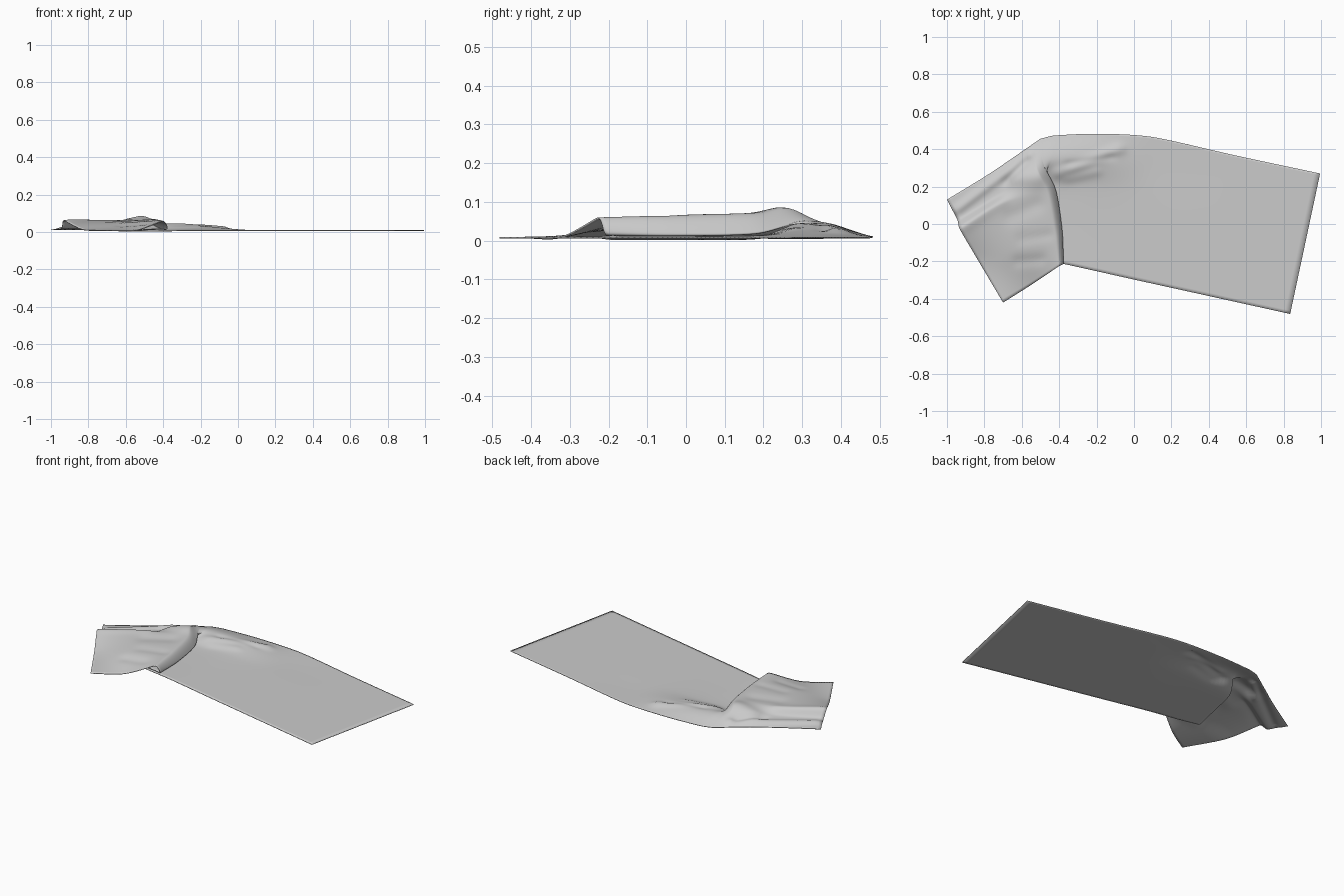
import bpy
import bmesh
from mathutils import Vector

default_cube = bpy.data.objects.get("Cube")
if default_cube:
    bpy.data.objects.remove(default_cube, do_unlink=True)

ROW_FRACTIONS = (0, .33, .6, .8, 1)
STEPS_ALONG, STEPS_ACROSS = 14, 14


def straight(start, end, z=.008):
    """Straight line across the cloth."""
    start, end = Vector((*start, z)), Vector((*end, z))
    return [start.lerp(end, fraction) for fraction in ROW_FRACTIONS]


def bent(*points):
    """Shaped line across the cloth, front edge to back edge."""
    return [Vector(point) for point in points]


def between(first, second, amount):
    return [a.lerp(b, amount) for a, b in zip(first, second)]


def tangent(before, here, after):
    reach = min((here - before).length, (after - here).length)
    return (after - before).normalized() * reach


def smooth_path(points, steps):
    """Hermite curve through the points, without overshoot."""
    last = len(points) - 1
    slopes = [points[1] - points[0]]
    slopes += [tangent(*points[i - 1:i + 2]) for i in range(1, last)]
    slopes.append(points[last] - points[last - 1])
    path = []
    for i in range(last):
        for k in range(steps):
            t = k / steps
            s = 1 - t
            path.append(points[i] * (s * s * (1 + 2 * t)) + slopes[i] * (t * s * s)
                        + points[i + 1] * (t * t * (3 - 2 * t)) - slopes[i + 1] * (t * t * s))
    path.append(points[last].copy())
    return path


def wrinkle(point, start, end, height, width):
    """Soft ridge or groove between two plan positions."""
    start, end, here = Vector(start), Vector(end), point.xy
    axis = end - start
    t = max(0, min(1, (here - start).dot(axis) / axis.length_squared))
    distance = (here - start - axis * t).length / width
    return height * 2.718 ** (-distance * distance)


# Lines across the cloth, from the flat end to the turned end
flat_end = straight((.835, -.481), (.995, .27))
flat_middle = straight((.4, -.385), (.55, .365))
flat_start = straight((0, -.297), (.1, .465))
rising = bent((-.3, -.23, .008), (-.26, .01, .008), (-.235, .2, .013),
              (-.22, .35, .034), (-.2, .482, .009))
tuck = bent((-.6, -.164, .004), (-.56, .02, .004), (-.52, .2, .008),
            (-.44, .34, .046), (-.43, .472, .01))
fold = bent((-.378, -.21, .02), (-.386, -.03, .018), (-.42, .18, .022),
            (-.485, .32, .05), (-.5, .455, .011))
arm = bent((-.545, -.322, .009), (-.63, -.14, .045), (-.7, .11, .059),
           (-.715, .165, .03), (-.76, .277, .014))
turned_end = bent((-.7, -.42, .008), (-.83, -.2, .013), (-.93, -.03, .06),
                  (-.945, .025, .018), (-1, .13, .012))
fold_top = between(fold, arm, .15)
for point, top in zip(fold_top, (.058, .063, .068, .058, .012)):
    point.z = top

stations = [flat_end, flat_middle, flat_start, rising, tuck,
            between(tuck, fold, .85), fold, fold_top, arm, turned_end]
FOLD_INDEX = stations.index(fold) * STEPS_ALONG

# Creases on the flat side and on the turned arm
flat_creases = [((-.4, .27), (-.08, .4), .012, .03), ((-.36, .24), (-.2, .28), .006, .025),
                ((-.35, .32), (-.12, .36), -.008, .02)]
arm_creases = [((-.9, -.01), (-.7, .12), .005, .03), ((-.62, .25), (-.53, .25), .022, .06),
               ((-.68, .23), (-.58, .34), -.012, .025), ((-.62, -.2), (-.5, -.19), -.006, .03),
               ((-.6, -.08), (-.46, -.06), -.005, .03), ((-.66, .04), (-.52, .1), -.007, .04),
               ((-.94, .08), (-.56, .37), .012, .025)]

# Cloth surface
cross_lines = [smooth_path(line, STEPS_ACROSS) for line in stations]
mesh_data = bmesh.new()
rows = []
for row in zip(*cross_lines):
    vertices = []
    for index, point in enumerate(smooth_path(list(row), STEPS_ALONG)):
        beyond_fold = index - FOLD_INDEX
        creases = arm_creases if beyond_fold > 0 else flat_creases
        if index <= 4 * STEPS_ALONG - 4 or beyond_fold > 0:
            # Arm creases grow gradually away from the fold
            strength = min(1, beyond_fold / STEPS_ALONG) if beyond_fold > 0 else 1
            point.z += strength * sum(wrinkle(point, *crease) for crease in creases)
        point.z = max(point.z, .004)
        vertices.append(mesh_data.verts.new(point))
    rows.append(vertices)
for lower, upper in zip(rows, rows[1:]):
    for i in range(len(lower) - 1):
        mesh_data.faces.new((lower[i + 1], lower[i], upper[i], upper[i + 1]))
mesh_data.normal_update()
if rows[0][0].link_faces[0].normal.z < 0:
    bmesh.ops.reverse_faces(mesh_data, faces=mesh_data.faces)

mesh = bpy.data.meshes.new("draped_cloth")
mesh_data.to_mesh(mesh)
mesh_data.free()
cloth = bpy.data.objects.new("draped_cloth", mesh)
bpy.context.collection.objects.link(cloth)

# Fabric thickness
thickness = cloth.modifiers.new("thickness", "SOLIDIFY")
thickness.thickness = .004
thickness.offset = 0

# Fabric colour
fabric = bpy.data.materials.new("grey_fabric")
fabric.use_nodes = True
grey = (.6, .6, .6, 1)
fabric.diffuse_color = grey
shader = fabric.node_tree.nodes["Principled BSDF"]
shader.inputs["Base Color"].default_value = grey
mesh.materials.append(fabric)

bpy.context.view_layer.objects.active = cloth
cloth.select_set(True)
bpy.ops.object.shade_smooth_by_angle(angle=1)
